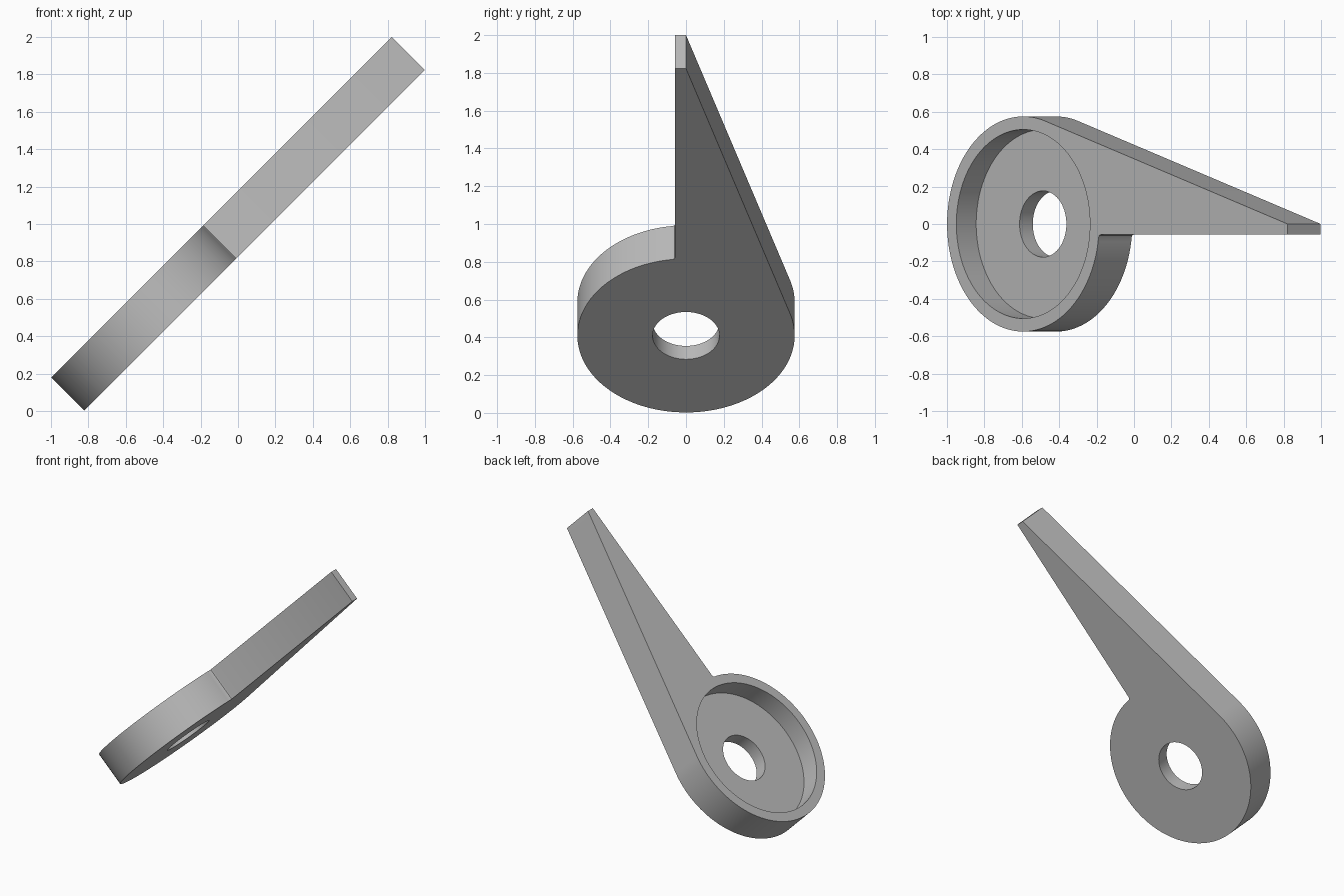
import bpy, bmesh
from math import sin, cos, acos, asin, pi, radians
from mathutils import Matrix

if "Cube" in bpy.data.objects:
    bpy.data.objects.remove(bpy.data.objects["Cube"], do_unlink=True)

THICK, FLOOR = 0.25, 0.10            # whole plate, floor under the recess
R_DISC, R_RECESS, R_HOLE = 0.575, 0.505, 0.177
ARM, ARM_EDGE, FILLET = 2.0, -0.057, 0.015
SEGMENTS = 128

grey = bpy.data.materials.new("plain_grey")
grey.use_nodes = True
colour = (0.5, 0.5, 0.5, 1)
grey.diffuse_color = colour
grey.node_tree.nodes["Principled BSDF"].inputs["Base Color"].default_value = colour


def arc(radius, start, end, count):
    """Points along an arc around the disc centre."""
    angles = [start + (end - start) * i / count for i in range(count + 1)]
    return [(radius * cos(a), radius * sin(a)) for a in angles]


def prism(name, outline, low, high):
    """Closed outline extruded from low to high."""
    bm = bmesh.new()
    face = bm.faces.new([bm.verts.new((x, y, low)) for x, y in outline])
    top = bmesh.ops.extrude_face_region(bm, geom=[face])["geom"]
    verts = [v for v in top if isinstance(v, bmesh.types.BMVert)]
    bmesh.ops.translate(bm, verts=verts, vec=(0, 0, high - low))
    bmesh.ops.recalc_face_normals(bm, faces=bm.faces)
    mesh = bpy.data.meshes.new(name)
    bm.to_mesh(mesh)
    bm.free()
    mesh.materials.append(grey)
    obj = bpy.data.objects.new(name, mesh)
    bpy.context.collection.objects.link(obj)
    return obj


# Disc with an arm: one side tangent to the disc, the other straight
tangent = acos(R_DISC / ARM)
junction = 2 * pi + asin((ARM_EDGE - FILLET) / R_DISC)
outline = arc(R_DISC, tangent, junction, SEGMENTS)
end_x = outline[-1][0]
outline += [(end_x + FILLET * 0.3, ARM_EDGE - FILLET * 0.3),
            (end_x + FILLET, ARM_EDGE), (ARM, ARM_EDGE), (ARM, 0)]
lever = prism("lever_arm", outline, 0, THICK)

# Round recess and through hole
for name, radius, low in (("recess_cutter", R_RECESS, FLOOR),
                          ("hole_cutter", R_HOLE, -THICK)):
    circle = arc(radius, 0, 2 * pi, SEGMENTS)[:-1]
    cutter = prism(name, circle, low, THICK * 2)
    cutter.hide_render = True
    cut = lever.modifiers.new(name, 'BOOLEAN')
    cut.operation, cut.solver, cut.object = 'DIFFERENCE', 'EXACT', cutter
    bpy.context.view_layer.objects.active = lever
    bpy.ops.object.modifier_apply(modifier=name)
    bpy.data.objects.remove(cutter, do_unlink=True)

# Tilt the whole part to its resting pose
lever.data.transform(Matrix.Translation((-0.416, 0, 0.409))
                     @ Matrix.Rotation(radians(-45), 4, 'Y'))
bpy.ops.object.select_all(action='DESELECT')
lever.select_set(True)
bpy.context.view_layer.objects.active = lever
bpy.ops.object.shade_smooth_by_angle(angle=radians(30))
